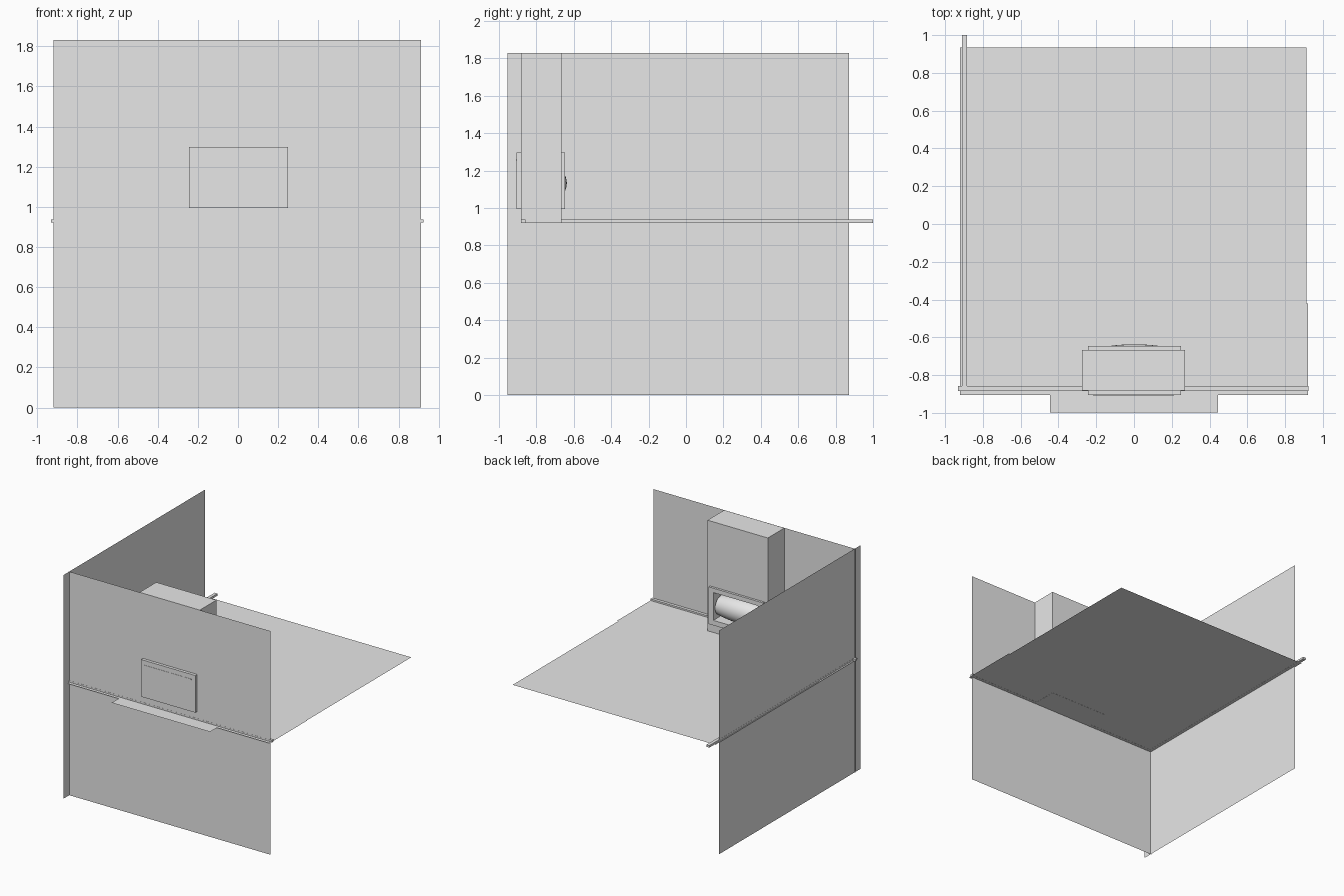
import bpy, bmesh, math

if "Cube" in bpy.data.objects:
    bpy.data.objects.remove(bpy.data.objects["Cube"])

grey = bpy.data.materials.new("plain_grey")
grey.diffuse_color = (0.8, 0.8, 0.8, 1)
grey.use_nodes = True
grey.node_tree.nodes["Principled BSDF"].inputs["Base Color"].default_value = grey.diffuse_color


def make(name, bm):
    mesh = bpy.data.meshes.new(name)
    bm.to_mesh(mesh)
    bm.free()
    mesh.materials.append(grey)
    obj = bpy.data.objects.new(name, mesh)
    bpy.context.collection.objects.link(obj)
    return obj


def box(name, x0, x1, y0, y1, z0, z1):
    bm = bmesh.new()
    bmesh.ops.create_cube(bm, size=1)
    for v in bm.verts:
        v.co = (x1 if v.co.x > 0 else x0,
                y1 if v.co.y > 0 else y0,
                z1 if v.co.z > 0 else z0)
    return make(name, bm)


def sheet(name, points):
    bm = bmesh.new()
    bm.faces.new([bm.verts.new(p) for p in points])
    return make(name, bm)


# Thin walls and the floor between the lower and upper storey
sheet("front_wall", [(-.918, -.882, 0), (.912, -.882, 0),
                     (.912, -.882, 1.83), (-.918, -.882, 1.83)])
sheet("left_wall", [(-.91, -.955, 0), (-.91, .872, 0),
                    (-.91, .872, 1.83), (-.91, -.955, 1.83)])
sheet("floor", [(-.921, -.904, .922), (.914, -.904, .922),
                (.914, .935, .922), (-.921, .935, .922)])

# Hearth sheet lying on the floor, reaching out through the front wall
half = [(.445, -.998), (.445, -.904), (.922, -.904), (.922, -.42), (.445, -.52)]
outline = half + [(-x, y) for x, y in reversed(half)]
sheet("hearth", [(x, y, .925) for x, y in outline])

# Skirting rails along both walls
box("front_rail", -.932, .924, -.883, -.858, .921, .938)
box("left_rail", -.911, -.885, -.883, 1.0, .921, .938)

# Chimney breast and fireplace box, both opened by the firebox cavity
chimney = box("chimney", -.274, .271, -.881, -.666, .921, 1.83)
surround = box("fireplace", -.243, .248, -.906, -.647, .994, 1.298)
cutter = box("firebox_cutter", -.2, .205, -.85, -.6, 1.035, 1.262)
cutter.hide_render = True
cutter.hide_viewport = True
for obj in (chimney, surround):
    mod = obj.modifiers.new("firebox", 'BOOLEAN')
    mod.operation = 'DIFFERENCE'
    mod.solver = 'EXACT'
    mod.object = cutter

# Narrow vent strip on the outside of the fireplace
box("vent_strip", -.216, .212, -.908, -.9, 1.254, 1.26)

# Gently bulging log with its axis along x
bm = bmesh.new()
rings, sides = 12, 32
loops = []
for i in range(rings + 1):
    x = -.195 + .39 * i / rings
    r = .095 - x * x / 2
    loops.append([bm.verts.new((x + .002,
                                -.732 + r * math.cos(2 * math.pi * k / sides),
                                1.133 + r * math.sin(2 * math.pi * k / sides)))
                  for k in range(sides)])
for a, b in zip(loops, loops[1:]):
    for k in range(sides):
        n = (k + 1) % sides
        bm.faces.new((a[k], a[n], b[n], b[k]))
bm.faces.new(loops[0])
bm.faces.new(loops[-1])
bmesh.ops.recalc_face_normals(bm, faces=bm.faces)
log = make("log", bm)
bpy.context.view_layer.objects.active = log
log.select_set(True)
bpy.ops.object.shade_smooth_by_angle(angle=math.radians(35))
